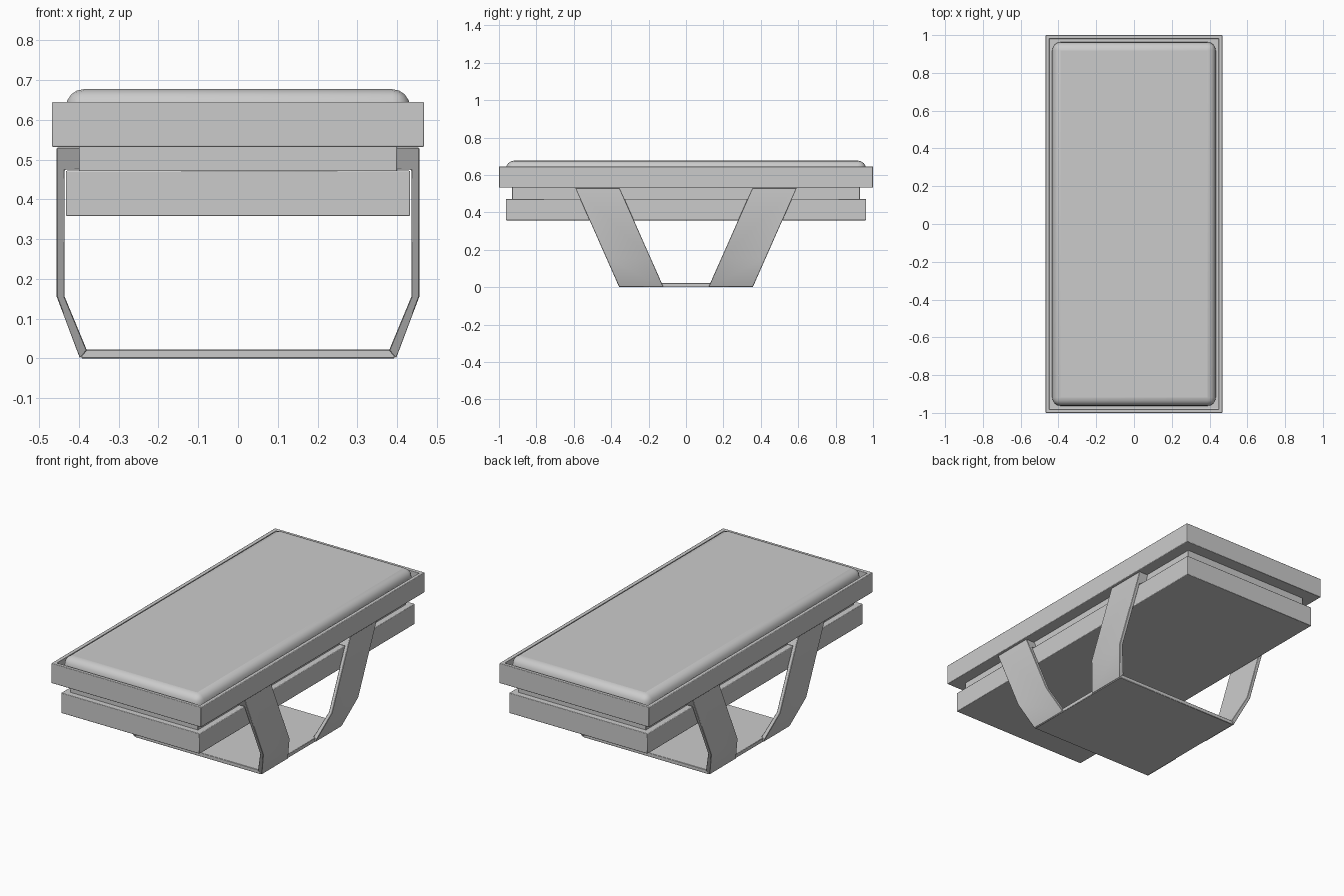
import bpy
import bmesh
import math

cube = bpy.data.objects.get("Cube")
if cube:
    bpy.data.objects.remove(cube, do_unlink=True)

grey = bpy.data.materials.new("plain grey")
grey.use_nodes = True
grey.diffuse_color = (0.6, 0.6, 0.6, 1)
grey.node_tree.nodes["Principled BSDF"].inputs["Base Color"].default_value = (0.6, 0.6, 0.6, 1)


def finish(name, bm, bevel, segments):
    """Turn a bmesh into a bevelled, smooth shaded object."""
    bmesh.ops.recalc_face_normals(bm, faces=bm.faces)
    mesh = bpy.data.meshes.new(name)
    bm.to_mesh(mesh)
    bm.free()
    mesh.materials.append(grey)
    obj = bpy.data.objects.new(name, mesh)
    bpy.context.collection.objects.link(obj)
    mod = obj.modifiers.new("Bevel", "BEVEL")
    mod.width = bevel
    mod.segments = segments
    mod.limit_method = "ANGLE"
    mod.angle_limit = math.radians(40)
    bpy.ops.object.select_all(action="DESELECT")
    obj.select_set(True)
    bpy.context.view_layer.objects.active = obj
    bpy.ops.object.shade_smooth_by_angle(angle=math.radians(35))
    return obj


def box_mesh(half_x, half_y, bottom, top):
    bm = bmesh.new()
    bmesh.ops.create_cube(bm, size=2)
    for v in bm.verts:
        v.co.x *= half_x
        v.co.y *= half_y
        v.co.z = top if v.co.z > 0 else bottom
    return bm


def slab(name, half_x, half_y, bottom, top, bevel=0.003, segments=2):
    return finish(name, box_mesh(half_x, half_y, bottom, top), bevel, segments)


# Top frame with a shallow recess that holds the cushion
bm = box_mesh(0.468, 1.0, 0.532, 0.645)
top_face = max(bm.faces, key=lambda f: f.calc_center_median().z)
bmesh.ops.inset_region(bm, faces=[top_face], thickness=0.028)
inner = bmesh.ops.extrude_face_region(bm, geom=[top_face])["geom"]
bmesh.ops.delete(bm, geom=[top_face], context="FACES")
for v in inner:
    if isinstance(v, bmesh.types.BMVert):
        v.co.z -= 0.04
finish("top_frame", bm, 0.003, 2)

# Padded cushion, middle spacer, lower tray and foot plate
slab("cushion", 0.433, 0.963, 0.55, 0.677, 0.045, 4)
slab("middle_spacer", 0.40, 0.93, 0.465, 0.535)
slab("lower_tray", 0.433, 0.963, 0.358, 0.472)
slab("foot_plate", 0.394, 0.357, 0.0, 0.022, 0.002, 1)

# Bent, raked leg with a hooked top, mirrored to all four corners
profile = [(0.398, 0.001), (0.456, 0.155), (0.456, 0.53), (0.376, 0.53),
           (0.376, 0.475), (0.436, 0.475), (0.436, 0.155), (0.38, 0.02)]
rake = 0.443
bm = bmesh.new()
loops = [[bm.verts.new((x, y + rake * z, z)) for x, z in profile] for y in (0.12, 0.357)]
for loop in loops:
    bm.faces.new(loop)
for i in range(len(profile)):
    j = (i + 1) % len(profile)
    bm.faces.new((loops[0][i], loops[0][j], loops[1][j], loops[1][i]))
legs = finish("legs", bm, 0.002, 1)
mirror = legs.modifiers.new("Mirror", "MIRROR")
mirror.use_axis = (True, True, False)
mirror.use_mirror_merge = False
